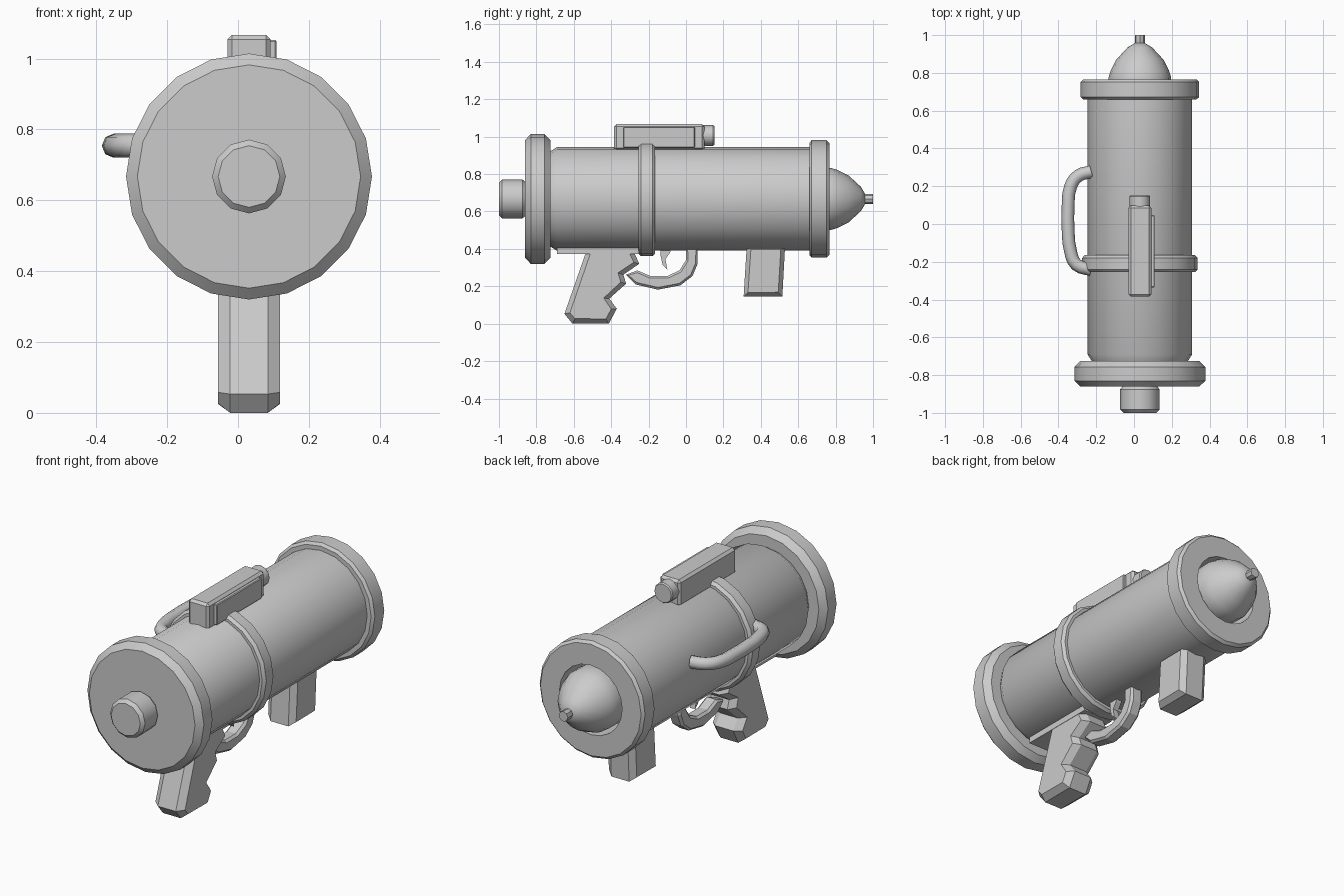
import bpy, bmesh, math
from mathutils import Vector

if "Cube" in bpy.data.objects:
    bpy.data.objects.remove(bpy.data.objects["Cube"])

CX, CZ = 0.031, 0.667   # barrel axis

grey = bpy.data.materials.new("plain grey")
grey.diffuse_color = (0.6, 0.6, 0.6, 1)
grey.use_nodes = True
grey.node_tree.nodes["Principled BSDF"].inputs["Base Color"].default_value = grey.diffuse_color


def finish(name, bm, smooth=False):
    bmesh.ops.recalc_face_normals(bm, faces=bm.faces[:])
    me = bpy.data.meshes.new(name)
    bm.to_mesh(me)
    bm.free()
    me.materials.append(grey)
    ob = bpy.data.objects.new(name, me)
    bpy.context.collection.objects.link(ob)
    if smooth:
        me.shade_smooth()
        me.set_sharp_from_angle(angle=math.radians(32))
    return ob


def lathe(name, prof, n=20, cz=CZ, cx=CX):
    """Closed solid turned about the y axis; prof is (y, radius), capped at both ends."""
    bm = bmesh.new()
    rings = []
    for y, r in prof:
        rings.append([bm.verts.new((cx + r * math.sin(2 * math.pi * i / n), y,
                                    cz + r * math.cos(2 * math.pi * i / n))) for i in range(n)])
    for a, b in zip(rings, rings[1:]):
        for i in range(n):
            j = (i + 1) % n
            bm.faces.new((a[i], a[j], b[j], b[i]))
    bm.faces.new(rings[0])
    bm.faces.new(rings[-1])
    return finish(name, bm, True)


def prism(name, pts, half, chamfer=0, depth=0, cx=CX):
    """Side profile (y, z) extruded across x, with chamfered side faces."""
    bm = bmesh.new()
    a = [bm.verts.new((cx - half, y, z)) for y, z in pts]
    b = [bm.verts.new((cx + half, y, z)) for y, z in pts]
    caps = [bm.faces.new(a), bm.faces.new(b)]
    for i in range(len(pts)):
        j = (i + 1) % len(pts)
        bm.faces.new((a[i], a[j], b[j], b[i]))
    bmesh.ops.recalc_face_normals(bm, faces=bm.faces[:])
    if chamfer:
        bmesh.ops.inset_individual(bm, faces=caps, thickness=chamfer, depth=depth)
    return finish(name, bm)


def box(name, lo, hi, bevel=0):
    bm = bmesh.new()
    bmesh.ops.create_cube(bm, size=1)
    lo, hi = Vector(lo), Vector(hi)
    for v in bm.verts:
        v.co = (lo + hi) / 2 + v.co * (hi - lo)
    if bevel:
        bmesh.ops.bevel(bm, geom=bm.edges[:], offset=bevel, segments=1, affect='EDGES')
    return finish(name, bm)


# barrel with recessed muzzle collar
lathe("barrel", [(-0.74, 0.25), (-0.725, 0.255), (-0.69, 0.277), (0.66, 0.277),
                 (0.66, 0.300), (0.672, 0.314), (0.752, 0.314), (0.766, 0.300),
                 (0.766, 0.187), (0.60, 0.187)])
# rear plate, rear knob and middle band
lathe("rear_plate", [(-0.86, 0.315), (-0.83, 0.347), (-0.757, 0.347), (-0.725, 0.315)])
lathe("rear_knob", [(-1.0, 0.087), (-0.983, 0.104), (-0.875, 0.104), (-0.855, 0.088)], 12)
lathe("middle_band", [(-0.255, 0.27), (-0.255, 0.292), (-0.24, 0.306),
                      (-0.18, 0.306), (-0.165, 0.292), (-0.165, 0.27)])
# rocket head in the muzzle
lathe("rocket_head", [(0.59, 0.13), (0.70, 0.166), (0.775, 0.166), (0.81, 0.155), (0.87, 0.125),
                      (0.935, 0.065), (0.957, 0.028)], 16)
lathe("rocket_tip", [(0.94, 0.020), (0.958, 0.027), (1.0, 0.027)], 8)

# sight box on top
box("sight_body", (-0.03, -0.385, 0.925), (0.092, 0.098, 1.067), 0.013)
box("sight_side_panel", (0.08, -0.335, 0.94), (0.109, 0.047, 1.052), 0.004)
lathe("sight_lens", [(0.08, 0.055), (0.095, 0.055), (0.145, 0.055), (0.152, 0.05)], 12, cz=1.006)

# pistol grip, its mounting plate and the front grip
prism("pistol_grip", [(-0.525, 0.41), (-0.29, 0.41), (-0.25, 0.32), (-0.335, 0.262),
                      (-0.32, 0.214), (-0.41, 0.134), (-0.37, 0.08), (-0.413, 0.0),
                      (-0.607, 0.0), (-0.65, 0.053)], 0.053, 0.03, 0.035)
box("grip_plate", (CX - 0.09, -0.69, 0.373), (CX + 0.09, -0.25, 0.42))
prism("front_grip", [(0.325, 0.42), (0.53, 0.42), (0.515, 0.145), (0.308, 0.145)],
      0.053, 0.032, 0.03)

# trigger guard and trigger
prism("trigger_guard", [(-0.32, 0.262), (-0.27, 0.21), (-0.15, 0.182), (-0.03, 0.205),
                        (0.035, 0.255), (0.062, 0.32), (0.062, 0.41), (0.0, 0.41), (0.0, 0.34),
                        (-0.035, 0.285), (-0.10, 0.255), (-0.19, 0.255), (-0.26, 0.285)],
      0.025, 0.012, 0.012)
prism("trigger", [(-0.135, 0.41), (-0.075, 0.41), (-0.085, 0.38), (-0.11, 0.345), (-0.10, 0.29),
                  (-0.125, 0.315), (-0.135, 0.36)], 0.016)

# bent carrying handle on the left side
path = [(-0.225, 0.277), (-0.295, 0.255), (-0.335, 0.20), (-0.349, 0.08), (-0.349, -0.02),
        (-0.337, -0.14), (-0.305, -0.215), (-0.225, -0.242)]
cu = bpy.data.curves.new("side_handle", 'CURVE')
cu.dimensions = '3D'
cu.bevel_depth = 0.034
cu.bevel_resolution = 2
cu.resolution_u = 3
cu.use_fill_caps = True
sp = cu.splines.new('BEZIER')
sp.bezier_points.add(len(path) - 1)
for p, (x, y) in zip(sp.bezier_points, path):
    p.co = (x, y, 0.754)
    p.handle_left_type = p.handle_right_type = 'AUTO'
cu.materials.append(grey)
handle = bpy.data.objects.new("side_handle", cu)
bpy.context.collection.objects.link(handle)
bpy.context.view_layer.objects.active = handle
handle.select_set(True)
bpy.ops.object.convert(target='MESH')
handle = bpy.context.object
handle.data.shade_smooth()
handle.data.set_sharp_from_angle(angle=math.radians(50))
